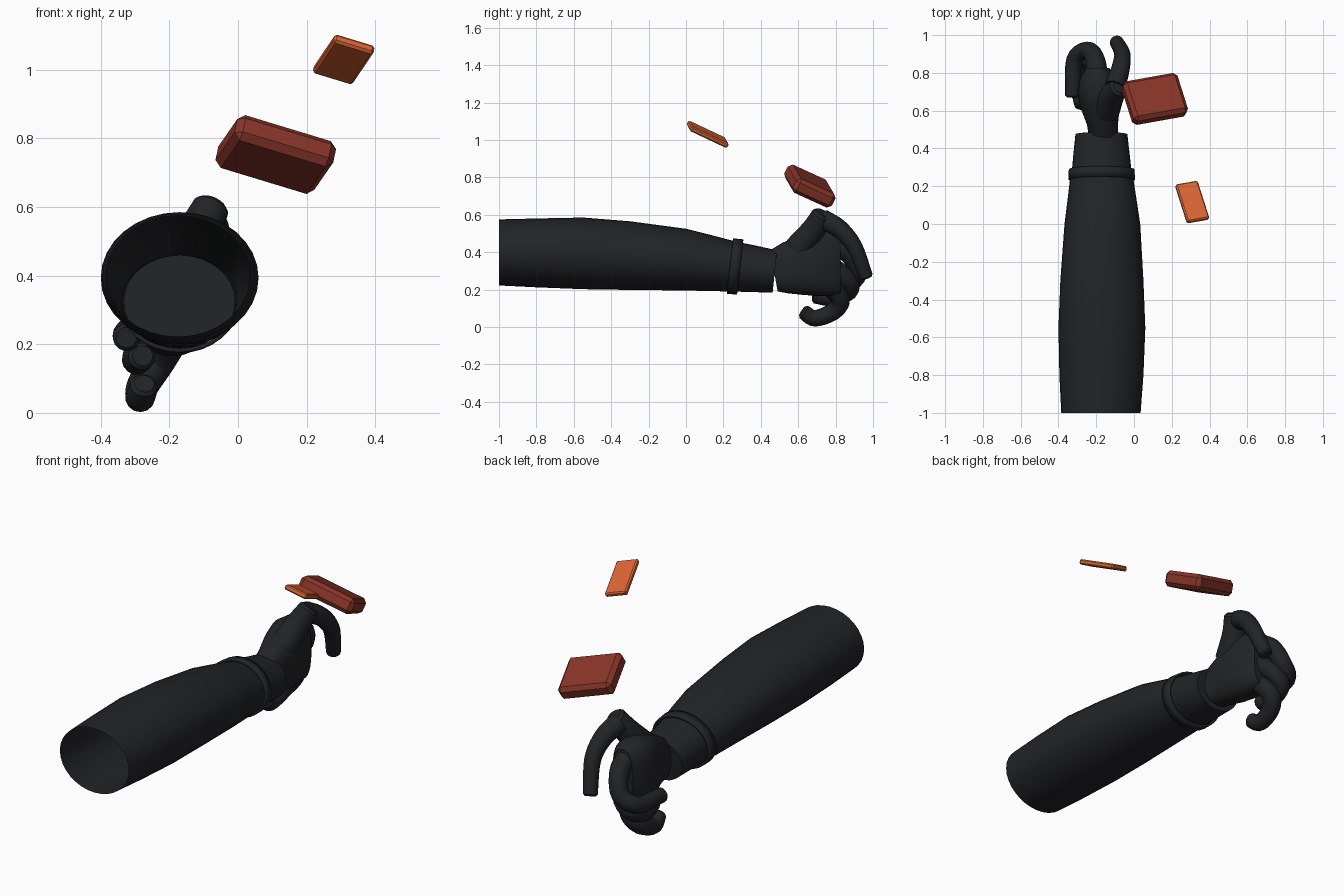
import bpy, bmesh
from math import cos, sin, pi, copysign
from mathutils import Vector, Matrix

if "Cube" in bpy.data.objects:
    bpy.data.objects.remove(bpy.data.objects["Cube"])


def material(name, rgb):
    m = bpy.data.materials.new(name)
    m.diffuse_color = (*rgb, 1)
    m.use_nodes = True
    m.node_tree.nodes["Principled BSDF"].inputs["Base Color"].default_value = m.diffuse_color
    return m


BLACK = material("black_cloth", (0.016, 0.017, 0.019))
RED = material("red_brick", (0.25, 0.036, 0.022))
ORANGE = material("orange_brick", (0.72, 0.13, 0.035))


def finish(name, bm, mat, angle=0.6):
    bmesh.ops.recalc_face_normals(bm, faces=bm.faces)
    me = bpy.data.meshes.new(name)
    bm.to_mesh(me)
    bm.free()
    me.materials.append(mat)
    ob = bpy.data.objects.new(name, me)
    bpy.context.collection.objects.link(ob)
    if angle:
        bpy.ops.object.select_all(action='DESELECT')
        bpy.context.view_layer.objects.active = ob
        ob.select_set(True)
        bpy.ops.object.shade_smooth_by_angle(angle=angle)
    return ob


def skin_rings(name, rings, cap_start=True, cap_end=True):
    bm = bmesh.new()
    loops = [[bm.verts.new(p) for p in r] for r in rings]
    n = len(loops[0])
    for a, b in zip(loops, loops[1:]):
        for i in range(n):
            j = (i + 1) % n
            bm.faces.new((a[i], a[j], b[j], b[i]))
    if cap_start:
        bm.faces.new(loops[0])
    if cap_end:
        bm.faces.new(loops[-1])
    return finish(name, bm, BLACK)


def section(y, x0, x1, z0, z1, tilt=0.0, power=1.0, n=32):
    """Oval in the xz plane given by its bounds, sheared in y by tilt."""
    pts = []
    for i in range(n):
        c, s = cos(2 * pi * i / n), sin(2 * pi * i / n)
        c = copysign(abs(c) ** power, c)
        s = copysign(abs(s) ** power, s)
        pts.append(Vector(((x0 + x1) / 2 + c * (x1 - x0) / 2, y + tilt * s,
                           (z0 + z1) / 2 + s * (z1 - z0) / 2)))
    return pts


def tube(name, pts, r0, r1, n=14, steps=5):
    """Round tube along a smooth path, with slightly rounded flat ends."""
    p = [Vector(q) for q in pts]
    p = [2 * p[0] - p[1]] + p + [2 * p[-1] - p[-2]]
    path = []
    for k in range(1, len(p) - 2):
        a, b, c, d = p[k - 1:k + 3]
        for s in range(steps):
            t = s / steps
            path.append(0.5 * (2 * b + (c - a) * t + (2 * a - 5 * b + 4 * c - d) * t * t
                               + (3 * b - a - 3 * c + d) * t ** 3))
    path.append(p[-2])
    m = len(path) - 1
    up, rings = Vector((0.3, 0.2, 1)), []
    for k, q in enumerate(path):
        tan = (path[min(k + 1, m)] - path[max(k - 1, 0)]).normalized()
        up = (up - tan * up.dot(tan)).normalized()
        side = tan.cross(up)
        r = r0 + (r1 - r0) * k / m
        rings.append([q + r * (cos(2 * pi * i / n) * up + sin(2 * pi * i / n) * side)
                      for i in range(n)])
        if k == m:
            rings.append([q + tan * r * 0.25 + (v - q) * 0.75 for v in rings[-1]])
    return skin_rings(name, rings)


# Forearm sleeve, open at the elbow
skin_rings("sleeve", [section(*s) for s in (
    (-1.0, -.385, .035, .222, .575), (-.8, -.395, .05, .212, .58),
    (-.55, -.40, .06, .202, .585), (-.3, -.39, .05, .198, .565),
    (0.0, -.368, .033, .195, .525), (.12, -.353, .015, .192, .495),
    (.25, -.337, -.005, .19, .458, .012))], cap_start=False)

# Wrist cuff beyond the band
skin_rings("cuff", [section(*s) for s in (
    (.235, -.333, -.008, .19, .46, .012), (.36, -.322, -.022, .187, .435, .012),
    (.475, -.31, -.035, .183, .41, .012))])

# Tilted wrist band
band = skin_rings("wrist_band", [
    section(.235, -.348, .006, .176, .474, .017),
    section(.29, -.345, .002, .174, .468, .017)], False, False)
mod = band.modifiers.new("thickness", 'SOLIDIFY')
mod.thickness = 0.012

# Palm, narrow and tall
skin_rings("palm", [section(*s, power=.75) for s in (
    (.47, -.24, -.085, .19, .41, -.02), (.53, -.25, -.085, .18, .45, -.015),
    (.62, -.285, -.075, .172, .495), (.70, -.30, -.085, .166, .52),
    (.78, -.285, -.10, .165, .515), (.825, -.255, -.13, .175, .49))])

# Thumb mound and long bent upper finger
tube("thumb_stub", [(-.15, .60, .42), (-.115, .68, .52), (-.078, .725, .60)], .075, .054)
tube("upper_finger", [(-.10, .73, .575), (-.072, .82, .525), (-.062, .90, .43),
                      (-.092, .963, .27)], .055, .037)

# Curled fingers, stacked downwards
FINGERS = {
    "first_curled_finger": [(-.19, .77, .44), (-.205, .87, .39), (-.245, .918, .29),
                            (-.315, .87, .235), (-.325, .68, .22)],
    "second_curled_finger": [(-.19, .77, .33), (-.22, .865, .25), (-.275, .87, .19),
                             (-.295, .78, .155), (-.28, .69, .165)],
    "third_curled_finger": [(-.19, .76, .23), (-.235, .825, .15), (-.275, .79, .085),
                            (-.285, .69, .046), (-.275, .63, .08)],
}
for name, pts in FINGERS.items():
    tube(name, pts, .055, .04)


# Floating bevelled bricks, oriented by two edge directions
def brick(name, center, a, b, size, bevel, mat):
    a = Vector(a).normalized()
    c = a.cross(Vector(b)).normalized()
    b = c.cross(a)
    rot = Matrix((a, b, c)).transposed().to_4x4()
    bm = bmesh.new()
    bmesh.ops.create_cube(bm, size=1)
    bmesh.ops.scale(bm, vec=size, verts=bm.verts)
    bmesh.ops.bevel(bm, geom=bm.edges[:], offset=bevel, segments=1, affect='EDGES')
    bm.transform(Matrix.Translation(center) @ rot)
    finish(name, bm, mat, angle=0)


brick("large_brick", (.11, .662, .753), (.28, .05, -.085), (-.07, .2, -.09),
      (.305, .24, .085), .02, RED)
brick("small_brick", (.308, .116, 1.03), (.115, .02, -.035), (-.067, .197, -.092),
      (.124, .229, .028), .007, ORANGE)
